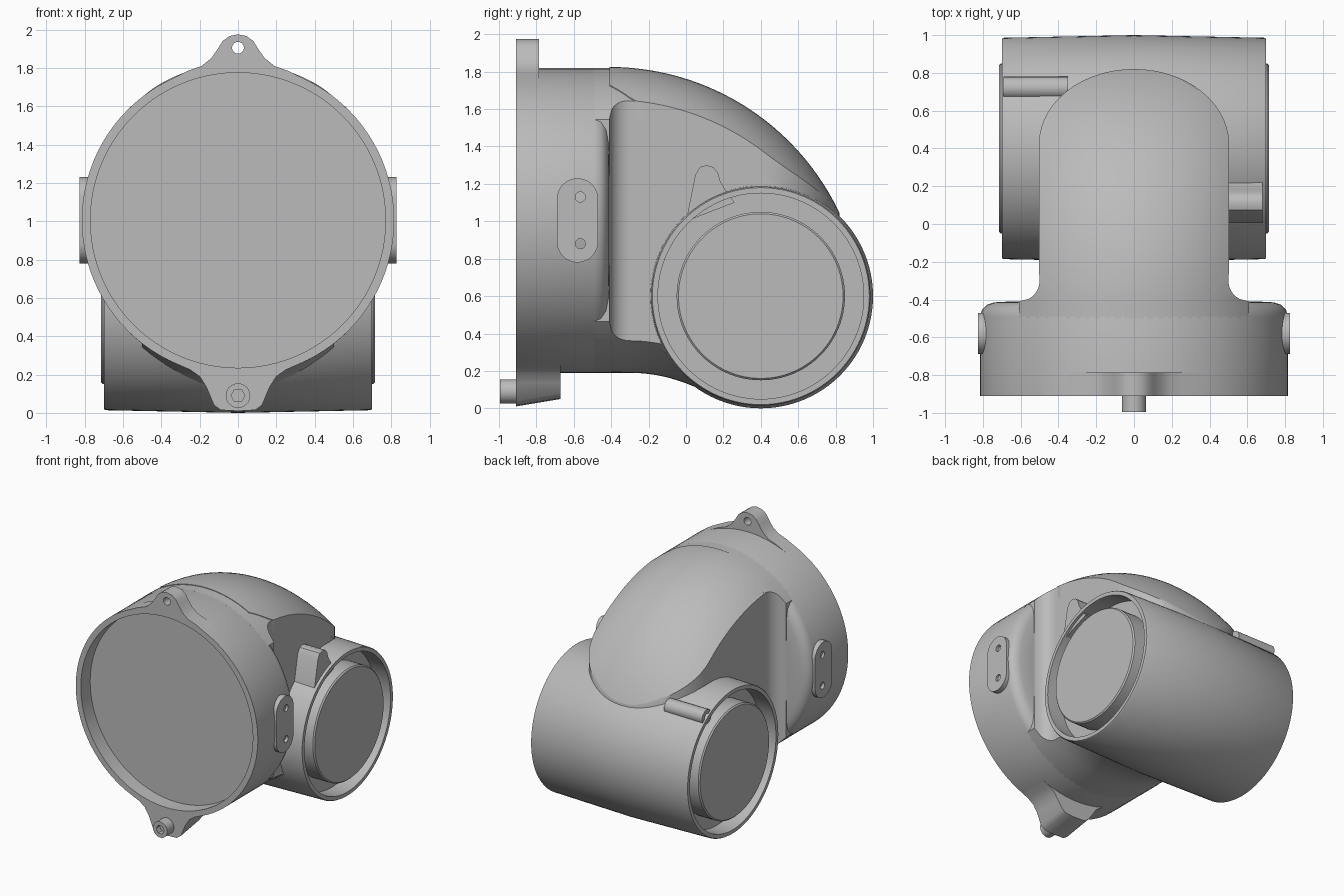
import bpy, bmesh
from math import sin, cos, pi, sqrt
from mathutils import Matrix, Vector

cube = bpy.data.objects.get("Cube")
if cube:
    bpy.data.objects.remove(cube, do_unlink=True)

grey = bpy.data.materials.new("light grey plastic")
grey.use_nodes = True
COLOUR = (0.5, 0.5, 0.5, 1)
grey.diffuse_color = COLOUR
grey.node_tree.nodes["Principled BSDF"].inputs["Base Color"].default_value = COLOUR

MAIN_Z, MAIN_R = 1.005, 0.815
TUBE_Y, TUBE_Z = 0.4, 0.6

# Axis frames: local XY is the drawing plane, local Z the depth
FRONT = Matrix(((1, 0, 0), (0, 0, -1), (0, 1, 0))).to_4x4()   # depth runs to -y
SIDE = Matrix(((0, 0, 1), (1, 0, 0), (0, 1, 0))).to_4x4()     # depth runs to +x


def add_object(name, mesh, angle=35):
    obj = bpy.data.objects.new(name, mesh)
    bpy.context.collection.objects.link(obj)
    mesh.materials.clear()
    mesh.materials.append(grey)
    bpy.ops.object.select_all(action='DESELECT')
    obj.select_set(True)
    bpy.context.view_layer.objects.active = obj
    bpy.ops.object.shade_smooth_by_angle(angle=angle * pi / 180)
    return obj


def loft(name, rings):
    """Skin a list of closed rings and cap both ends."""
    bm = bmesh.new()
    loops = [[bm.verts.new(p) for p in ring] for ring in rings]
    n = len(loops[0])
    for a, b in zip(loops, loops[1:]):
        for i in range(n):
            j = (i + 1) % n
            bm.faces.new((a[i], a[j], b[j], b[i]))
    bm.faces.new(loops[0][::-1])
    bm.faces.new(loops[-1])
    bmesh.ops.recalc_face_normals(bm, faces=bm.faces[:])
    mesh = bpy.data.meshes.new(name)
    bm.to_mesh(mesh)
    bm.free()
    return add_object(name, mesh)


def circle(cx, cy, r, n=32):
    return [(cx + r * cos(2 * pi * i / n), cy + r * sin(2 * pi * i / n)) for i in range(n)]


def lathe(name, profile, frame, centre, n=96):
    """Turn (radius, depth) pairs about the frame's depth axis."""
    place = Matrix.Translation(centre) @ frame
    loft(name, [[place @ Vector((x, y, d)) for x, y in circle(0, 0, r, n)] for r, d in profile])


def plate(name, outlines, frame, low, high):
    """Extrude an outline, with any holes, between two depths."""
    curve = bpy.data.curves.new(name, 'CURVE')
    curve.dimensions = '2D'
    curve.fill_mode = 'BOTH'
    curve.extrude = (high - low) / 2
    for outline in outlines:
        spline = curve.splines.new('POLY')
        spline.points.add(len(outline) - 1)
        for point, (x, y) in zip(spline.points, outline):
            point.co = (x, y, 0, 1)
        spline.use_cyclic_u = True
    temp = bpy.data.objects.new(name + "_curve", curve)
    bpy.context.collection.objects.link(temp)
    graph = bpy.context.evaluated_depsgraph_get()
    mesh = bpy.data.meshes.new_from_object(temp.evaluated_get(graph))
    bpy.data.objects.remove(temp, do_unlink=True)
    mesh.transform(frame @ Matrix.Translation((0, 0, (low + high) / 2)))
    bm = bmesh.new()
    bm.from_mesh(mesh)
    bmesh.ops.remove_doubles(bm, verts=bm.verts[:], dist=0.0005)
    bmesh.ops.recalc_face_normals(bm, faces=bm.faces[:])
    bm.to_mesh(mesh)
    bm.free()
    return add_object(name, mesh)


# Large round housing with a recessed front face and a rounded back shoulder
lathe("main_housing",
      [(0.77, 0.79), (0.77, 0.91), (MAIN_R, 0.91), (MAIN_R, 0.49), (0.805, 0.455),
       (0.78, 0.428), (0.74, 0.415), (0.65, 0.41)], FRONT, (0, 0, MAIN_Z))


# Elbow body: round above and below, flat at the sides
def crown(x):
    return MAIN_R - sqrt(MAIN_R ** 2 - x * x)


def top(y):
    bend = 1.36
    return 1.82 - (bend - sqrt(bend ** 2 - max(0, y + 0.41) ** 2))


def bottom(y):
    return 0.19 - max(0, min(y, 0.1) + 0.3) ** 2 / 1.6 + max(0, y - 0.3) * 0.8


def half_width(y):
    if y < -0.3:
        t = min(1, (-0.3 - y) / 0.11)
        return 0.5 + 0.11 * (1 - sqrt(1 - t * t))
    return 0.5 * sqrt(max(0.0001, 1 - (max(0, y - 0.42) / 0.4) ** 2))


def cover_width(y):
    return min(half_width(y), 0.5, 0.38 + 0.9 * (y + 0.41)) + 0.004


def section(y, w, upper, lower, sign):
    xs = [w * (i / 12 - 1) for i in range(25)]
    return ([(x, y, upper - crown(x)) for x in xs]
            + [(x, y, lower + sign * crown(x)) for x in reversed(xs)])


neck = [-0.41 + 0.11 * i / 8 for i in range(8)]
middle = [-0.3 + 0.72 * i / 20 for i in range(20)]
nose = [0.42 + 0.4 * sin(pi / 2 * i / 14) for i in range(15)]
loft("elbow_body", [section(y, half_width(y), top(y), bottom(y), 1)
                    for y in [-0.5] + neck + middle + nose])
loft("dome_cover", [section(y, cover_width(y), top(y) + 0.005, top(y) - 0.1, -1)
                    for y in neck + middle + nose])

# Cross tube, slightly tapered, with a grooved end around a raised disc
half = [(0.44, 0.715), (0.45, 0.705), (0.45, 0.56), (0.55, 0.56), (0.55, 0.7),
        (0.58, 0.7), (0.586, 0.69)]
lathe("cross_tube", half + [(0.6, 0)] + [(r, -d) for r, d in reversed(half)],
      SIDE, (0, TUBE_Y, TUBE_Z))

# Locking lug and screw boss on the tube
plate("tube_lug", [[(0.0, 1.0), (0.26, 1.1), (0.21, 1.17), (0.185, 1.21), (0.17, 1.26),
                    (0.145, 1.29), (0.11, 1.3), (0.075, 1.29), (0.05, 1.25)]],
      SIDE, 0.42, 0.68)
lathe("screw_boss", [(0.028, -0.6), (0.028, -0.69), (0.06, -0.69), (0.06, -0.35)],
      SIDE, (0, 0.72, 1.08), 24)


# Mounting lugs that flare out of the housing rim
def lug_outline(right):
    arc = [(0.36 - 0.03 * i, 0) for i in range(25)]
    sign = 1 if right[-1][1] > MAIN_Z else -1
    inner = [(x, MAIN_Z + sign * sqrt(0.79 ** 2 - x * x)) for x, _ in arc]
    left = [(-x, z) for x, z in right[:-1]]
    return right + left[::-1] + inner[::-1]


plate("top_lug",
      [lug_outline([(0.38, 1.726), (0.26, 1.785), (0.19, 1.81), (0.14, 1.85), (0.105, 1.9),
                    (0.08, 1.94), (0.045, 1.966), (0, 1.975)]), circle(0, 1.905, 0.031, 24)],
      FRONT, 0.785, 0.91)
foot = plate("bottom_lug",
             [lug_outline([(0.36, 0.274), (0.25, 0.225), (0.2, 0.19), (0.165, 0.135),
                           (0.125, 0.04), (0.09, 0.015), (0, 0.01)])], FRONT, 0.67, 0.91)
for v in foot.data.vertices:
    if v.co.y > -0.7 and v.co.z < 0.1:
        v.co.z += 0.04

# Socket bolt
plate("bolt_head", [circle(0, 0.09, 0.064), circle(0, 0.09, 0.036, 6)], FRONT, 0.9, 0.995)
plate("bolt_core", [circle(0, 0.09, 0.06)], FRONT, 0.9, 0.95)

# Rounded side pads with two blind holes each
pad = [(-0.58 + 0.11 * cos(a), (1.12 if sin(a) > 0 else 0.89) + 0.11 * sin(a))
       for a in [pi * (i + 0.5) / 16 for i in range(32)]]
holes = [circle(-0.565, z, 0.027, 20) for z in (0.88, 1.13)]
for name, low, high in (("left_pad", 0.74, 0.826), ("right_pad", -0.826, -0.74)):
    plate(name, [pad] + holes, SIDE, low, high)
